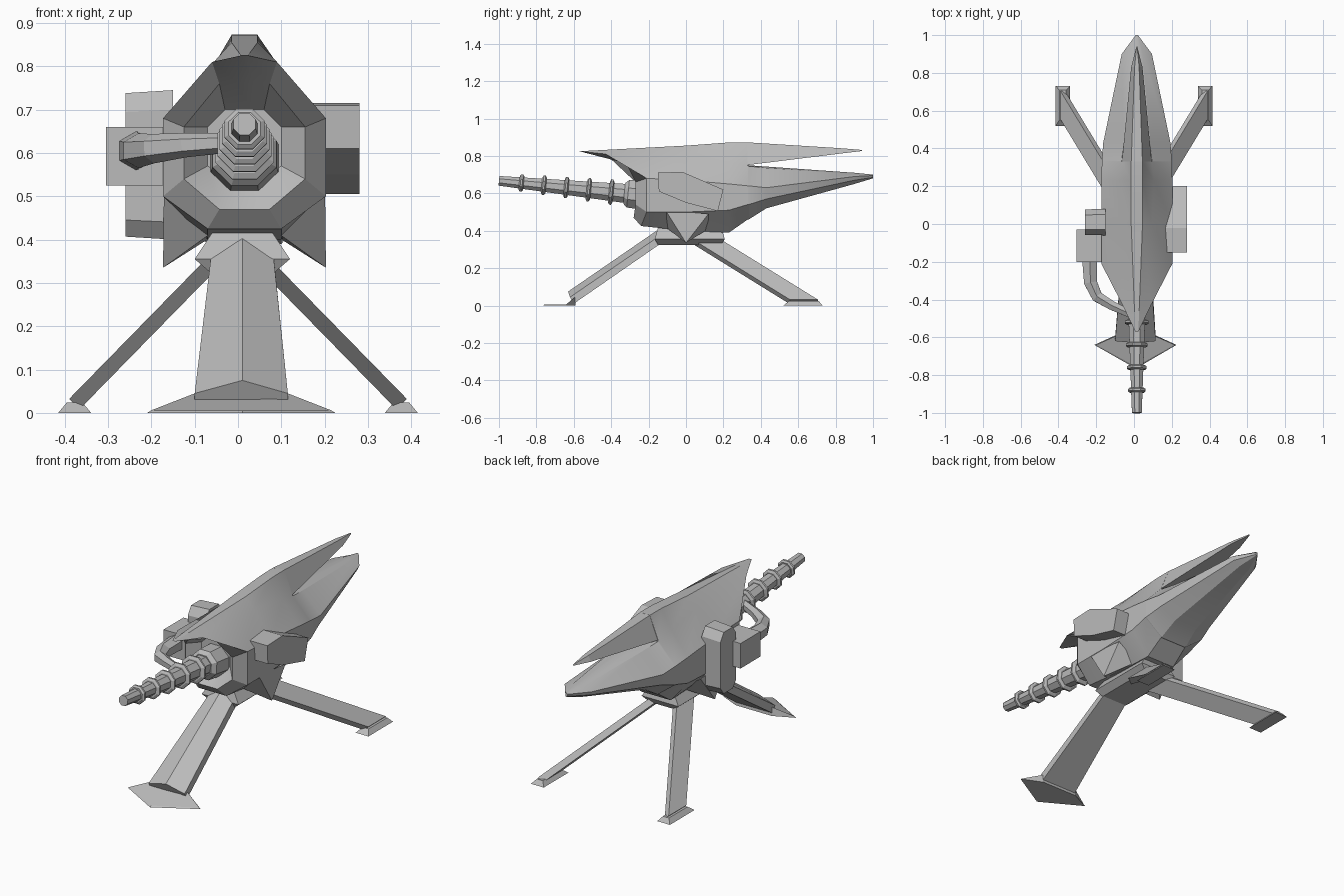
import bpy
import bmesh
import math
from mathutils import Vector

default_cube = bpy.data.objects.get("Cube")
if default_cube:
    bpy.data.objects.remove(default_cube, do_unlink=True)

CENTRE = 0.015  # the hull and barrel sit slightly off the middle

metal = bpy.data.materials.new("plain_grey")
metal.use_nodes = True
metal.diffuse_color = (0.5, 0.5, 0.5, 1)
metal.node_tree.nodes["Principled BSDF"].inputs["Base Color"].default_value = (0.5, 0.5, 0.5, 1)


def loft(name, rings, smooth_angle=0):
    """Skin a row of equal closed rings and cap both ends."""
    bm = bmesh.new()
    loops = [[bm.verts.new(p) for p in ring] for ring in rings]
    count = len(loops[0])
    for a, b in zip(loops, loops[1:]):
        for i in range(count):
            j = (i + 1) % count
            bm.faces.new((a[i], a[j], b[j], b[i]))
    bm.faces.new(loops[0])
    bm.faces.new(loops[-1])
    bmesh.ops.recalc_face_normals(bm, faces=bm.faces)
    mesh = bpy.data.meshes.new(name)
    bm.to_mesh(mesh)
    bm.free()
    mesh.materials.append(metal)
    obj = bpy.data.objects.new(name, mesh)
    bpy.context.collection.objects.link(obj)
    if smooth_angle:
        bpy.ops.object.select_all(action="DESELECT")
        obj.select_set(True)
        bpy.context.view_layer.objects.active = obj
        bpy.ops.object.shade_smooth_by_angle(angle=math.radians(smooth_angle))
    return obj


def mirrored_ring(half):
    """Close a half outline (width, y, z) across the centre plane."""
    right = [(CENTRE + w, y, z) for w, y, z in half]
    left = [(CENTRE - w, y, z) for w, y, z in reversed(half)]
    return right + left


def station(y, *points):
    return mirrored_ring([(w, y, z) for w, z in points])


def rect(x, y, z, half_x, half_y):
    return [(x + sx * half_x, y + sy * half_y, z)
            for sx, sy in ((-1, -1), (1, -1), (1, 1), (-1, 1))]


def side_prism(name, outline, x_inner, x_outer, scale=1.0):
    """Extrude a (y, z) outline along x, optionally tapering it."""
    cy = sum(p[0] for p in outline) / len(outline)
    cz = sum(p[1] for p in outline) / len(outline)
    outer = [(x_outer, cy + (y - cy) * scale, cz + (z - cz) * scale) for y, z in outline]
    return loft(name, [[(x_inner, y, z) for y, z in outline], outer])


def round_ring(centre, axis, radius, sides=8):
    """Polygon ring with flat top, square to the axis."""
    axis = Vector(axis).normalized()
    across = axis.cross(Vector((0, 0, 1))).normalized()
    up = across.cross(axis)
    turn = math.pi / sides
    ring = []
    for i in range(sides):
        a = turn + i * math.tau / sides
        ring.append(Vector(centre) + across * math.cos(a) * radius + up * math.sin(a) * radius)
    return ring


# Hull: recessed mouth, overhanging hood, body and pointed tail
mouth = [
    station(-0.21, (0.04, 0.54), (0.085, 0.57), (0.085, 0.66), (0.045, 0.7), (0.015, 0.7)),
    mirrored_ring([(0.058, -0.28, 0.47), (0.14, -0.27, 0.54), (0.14, -0.27, 0.66),
                   (0.058, -0.32, 0.76), (0.02, -0.33, 0.765)]),
    mirrored_ring([(0.085, -0.24, 0.425), (0.188, -0.21, 0.5), (0.188, -0.21, 0.68),
                   (0.075, -0.43, 0.81), (0.008, -0.57, 0.825)]),
]
body = [
    station(0, (0.085, 0.4), (0.188, 0.5), (0.188, 0.67), (0.08, 0.8), (0.03, 0.855)),
    station(0.23, (0.085, 0.39), (0.188, 0.51), (0.188, 0.65), (0.09, 0.77), (0.03, 0.872)),
    station(0.33, (0.08, 0.46), (0.185, 0.54), (0.185, 0.64), (0.08, 0.75), (0.03, 0.873)),
]
tail = [
    station(0.335, (0.08, 0.46), (0.185, 0.54), (0.185, 0.64), (0.08, 0.745), (0.02, 0.75)),
    station(0.43, (0.07, 0.52), (0.165, 0.57), (0.178, 0.63), (0.07, 0.735), (0.02, 0.743)),
    station(0.9, (0.03, 0.65), (0.07, 0.67), (0.08, 0.69), (0.03, 0.705), (0.01, 0.71)),
    station(1, (0.003, 0.68), (0.006, 0.685), (0.006, 0.695), (0.004, 0.7), (0.002, 0.7)),
]
loft("hull", mouth + body + tail, 25)

# Upper tail blade
loft("top_blade", [
    station(0.32, (0.08, 0.75), (0.03, 0.873)),
    station(0.83, (0.03, 0.813), (0.012, 0.841)),
    station(0.94, (0.002, 0.826), (0.001, 0.832)),
])

# Tapered barrel with raised collars along a slightly sloping axis
base, tip = Vector((CENTRE, -0.2, 0.587)), Vector((CENTRE, -1, 0.667))
direction = tip - base


def on_barrel(y):
    return base.lerp(tip, (y - base.y) / (tip.y - base.y))


loft("barrel", [round_ring(base, direction, 0.06), round_ring(tip, direction, 0.028)])
for number in range(5):
    y = -0.88 + 0.12 * number
    radius = 0.05 + 0.006 * number
    slices = [(-0.012, radius * 0.8), (-0.005, radius), (0.005, radius), (0.012, radius * 0.8)]
    loft("barrel_collar", [round_ring(on_barrel(y + d), direction, r) for d, r in slices])
loft("barrel_root", [round_ring(on_barrel(y), direction, r)
                     for y, r in ((-0.2, 0.085), (-0.31, 0.08), (-0.33, 0.06))])

# Left side housing
side_prism("left_housing", [(-0.15, 0.71), (-0.02, 0.715), (0.2, 0.62),
                            (0.17, 0.505), (0, 0.55), (-0.145, 0.61)], 0.15, 0.28)

# Right side drum magazine and feed box
side_prism("drum", [(-0.06, 0.44), (-0.03, 0.4), (0.05, 0.4), (0.08, 0.44),
                    (0.08, 0.7), (0.05, 0.745), (-0.03, 0.745), (-0.06, 0.7)],
           -0.15, -0.26, 0.96)
side_prism("feed_box", [(-0.2, 0.525), (-0.03, 0.525), (-0.03, 0.66), (-0.2, 0.66)],
           -0.14, -0.305)

# Feed hose curving from the box into the barrel
path = [Vector(p) for p in ((-0.235, -0.18, 0.605), (-0.23, -0.31, 0.605), (-0.195, -0.385, 0.61),
                            (-0.12, -0.43, 0.618), (0, -0.485, 0.625))]
hose = []
for i, point in enumerate(path):
    heading = path[min(i + 1, len(path) - 1)] - path[max(i - 1, 0)]
    hose.append(round_ring(point, heading, 0.046 - 0.006 * i, 6))
loft("feed_hose", hose)

# Pivot block under the hull
loft("pivot_block", [
    rect(0.01, 0.02, 0.325, 0.075, 0.17),
    rect(0.01, 0.02, 0.355, 0.11, 0.187),
    rect(0.01, 0.02, 0.415, 0.07, 0.17),
])

# Broad front leg with a shallow centre ridge, and its flared foot
loft("front_leg", [
    [(-0.06, y, 0.335), (0.085, y, 0.335), (0.08, y, 0.38), (0.01, y - 0.02, 0.405), (-0.06, y, 0.38)]
    for y in (-0.13,)
] + [
    [(-0.1, -0.6, 0.01), (0.115, -0.6, 0.01), (0.115, -0.62, 0.045),
     (0.01, -0.63, 0.075), (-0.1, -0.62, 0.045)],
])
loft("front_foot", [
    [(-0.1, -0.59, 0), (-0.21, -0.64, 0), (0.01, -0.765, 0), (0.225, -0.64, 0), (0.115, -0.59, 0)],
    [(-0.1, -0.595, 0.045), (-0.2, -0.64, 0.006), (0.01, -0.755, 0.006),
     (0.215, -0.64, 0.006), (0.115, -0.595, 0.045)],
])

# Paired parts: rear legs, rear feet and lower hull spikes
for side, label in ((1, "left"), (-1, "right")):
    def strap(x, y, z):
        t = 0.012
        return [(side * (x - t), y, z - t), (side * (x + t), y, z + t),
                (side * (x + t), y + 0.15, z + t), (side * (x - t), y + 0.15, z - t)]

    loft(label + "_rear_leg", [strap(0.06, 0.03, 0.345), strap(0.378, 0.555, 0.02)])
    loft(label + "_rear_foot", [rect(side * 0.377, 0.625, 0, 0.038, 0.105),
                                rect(side * 0.377, 0.63, 0.024, 0.018, 0.08)])
    root = [(0.186, -0.11, 0.51), (0.186, 0.12, 0.49), (0.07, 0.12, 0.41), (0.07, -0.11, 0.42)]
    point = Vector((0.188, 0, 0.335))
    corners = [Vector(p) for p in root]
    spike = [corners, [c.lerp(point, 0.99) for c in corners]]
    loft(label + "_spike", [[(CENTRE + side * p.x, p.y, p.z) for p in ring] for ring in spike])
